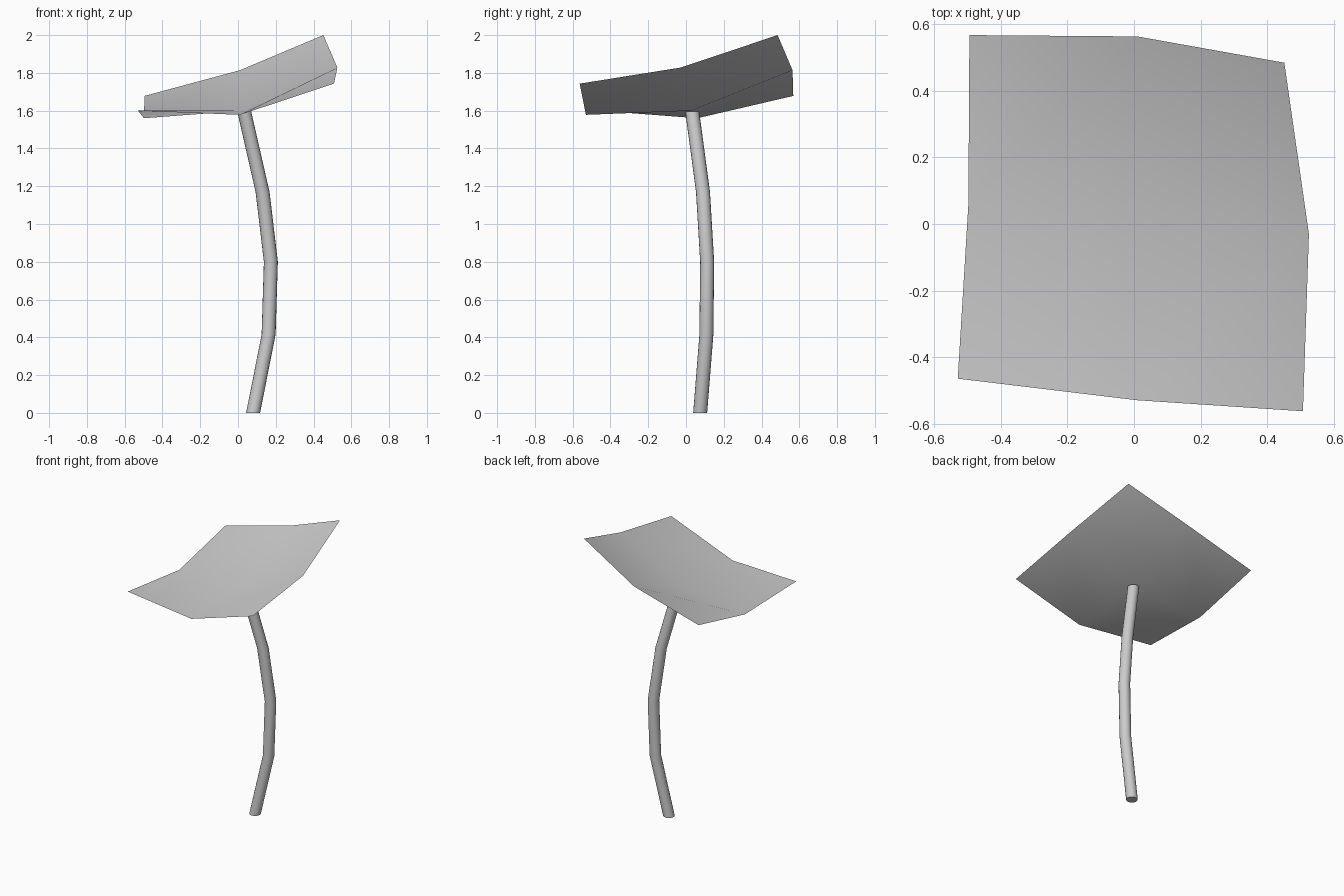
import bpy, bmesh, math

if "Cube" in bpy.data.objects:
    bpy.data.objects.remove(bpy.data.objects["Cube"])


def finish(bm, name, angle):
    mesh = bpy.data.meshes.new(name)
    bm.to_mesh(mesh)
    bm.free()
    ob = bpy.data.objects.new(name, mesh)
    bpy.context.collection.objects.link(ob)
    bpy.ops.object.select_all(action='DESELECT')
    ob.select_set(True)
    bpy.context.view_layer.objects.active = ob
    bpy.ops.object.shade_smooth_by_angle(angle=math.radians(angle))
    return ob


# Bent stem: horizontal rings along a curved path
path = [(0.08, 0.075, 0.0), (0.162, 0.108, 0.415), (0.174, 0.112, 0.8),
        (0.13, 0.09, 1.17), (0.033, 0.033, 1.595)]
sides, radius = 16, 0.037
bm = bmesh.new()
rings = []
for x, y, z in path:
    rings.append([bm.verts.new((x + radius * math.cos(2 * math.pi * i / sides),
                                y + radius * math.sin(2 * math.pi * i / sides), z))
                  for i in range(sides)])
for a, b in zip(rings, rings[1:]):
    for i in range(sides):
        j = (i + 1) % sides
        bm.faces.new((a[i], a[j], b[j], b[i]))
bm.faces.new(rings[0][::-1])
bm.faces.new(rings[-1])
finish(bm, "stem", 40)

# Cupped leaf cap: thin 3 x 3 sheet, rows from front to back
rows = [[(-0.53, -0.465, 1.60), (0.01, -0.53, 1.578), (0.508, -0.563, 1.743)],
        [(-0.498, 0.06, 1.56), (0.03, 0.03, 1.60), (0.526, -0.03, 1.828)],
        [(-0.495, 0.568, 1.678), (0.01, 0.564, 1.814), (0.452, 0.485, 2.0)]]
bm = bmesh.new()
grid = [[bm.verts.new(p) for p in row] for row in rows]
for r in range(2):
    for c in range(2):
        a, b = grid[r][c], grid[r][c + 1]
        d, e = grid[r + 1][c], grid[r + 1][c + 1]
        bm.faces.new((a, b, e))
        bm.faces.new((a, e, d))
finish(bm, "leaf_cap", 60)
